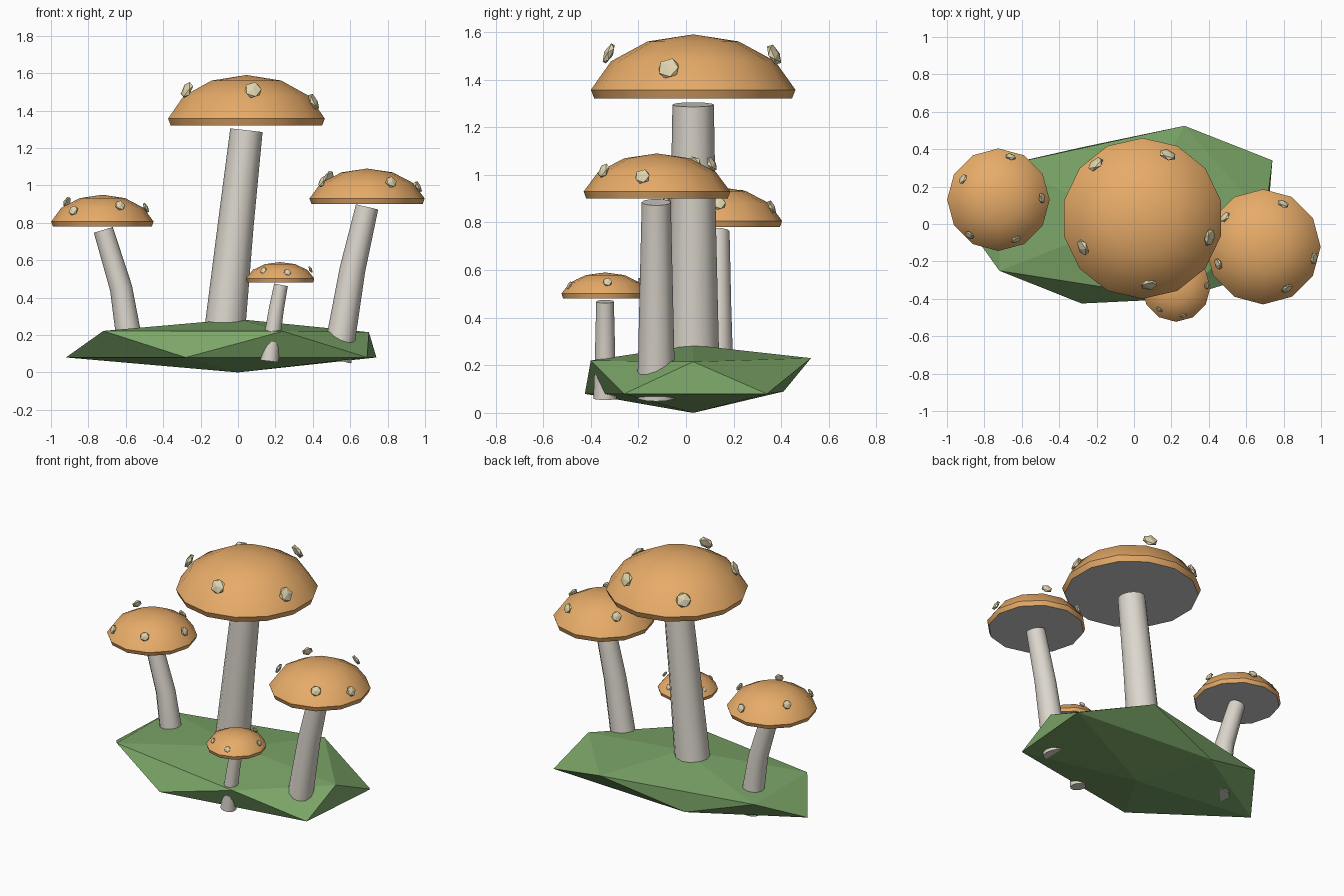
import bpy, bmesh, math
from mathutils import Vector, Matrix

if "Cube" in bpy.data.objects:
    bpy.data.objects.remove(bpy.data.objects["Cube"])


def material(name, rgb):
    m = bpy.data.materials.new(name)
    m.diffuse_color = (*rgb, 1)
    m.use_nodes = True
    m.node_tree.nodes["Principled BSDF"].inputs["Base Color"].default_value = m.diffuse_color
    return m


ORANGE = material("cap_orange", (0.80, 0.41, 0.14))
GREEN = material("moss_green", (0.20, 0.38, 0.14))
CREAM = material("spot_cream", (0.75, 0.67, 0.43))
IVORY = material("stem_ivory", (0.72, 0.68, 0.61))


def finish(bm, name, mat=None, angle=None):
    bmesh.ops.recalc_face_normals(bm, faces=bm.faces)
    mesh = bpy.data.meshes.new(name)
    bm.to_mesh(mesh)
    bm.free()
    ob = bpy.data.objects.new(name, mesh)
    bpy.context.collection.objects.link(ob)
    if mat:
        mesh.materials.append(mat)
    if angle:
        bpy.ops.object.select_all(action='DESELECT')
        ob.select_set(True)
        bpy.context.view_layer.objects.active = ob
        bpy.ops.object.shade_smooth_by_angle(angle=math.radians(angle))
    return ob


def bridge(bm, a, b):
    n = len(a)
    for i in range(n):
        bm.faces.new((a[i], a[(i + 1) % n], b[(i + 1) % n], b[i]))


def fan(bm, ring, tip):
    for i in range(len(ring)):
        bm.faces.new((ring[i], ring[(i + 1) % len(ring)], tip))


# Ground: irregular flattened icosahedron
def ground():
    bm = bmesh.new()
    low = [(0.69, -0.26, 0.08), (0.74, 0.34, 0.08), (-0.28, 0.41, 0.09),
           (-0.92, 0.03, 0.08), (-0.28, -0.425, 0.08)]
    high = [(0.70, 0.03, 0.215), (0.27, 0.525, 0.23), (-0.72, 0.31, 0.22),
            (-0.72, -0.25, 0.222), (0.24, -0.40, 0.22)]
    lo = [bm.verts.new(p) for p in low]
    hi = [bm.verts.new(p) for p in high]
    fan(bm, lo, bm.verts.new((0, 0.03, 0)))
    fan(bm, hi, bm.verts.new((0, 0.03, 0.285)))
    for i in range(5):
        j = (i + 1) % 5
        bm.faces.new((lo[i], lo[j], hi[i]))
        bm.faces.new((hi[i], lo[j], hi[j]))
    finish(bm, "ground", GREEN)


# Stem: tapered tube along a leaning path of (x, z, radius)
def stem(name, y, path, sides=12):
    bm = bmesh.new()
    rings = []
    for k, (x, z, r) in enumerate(path):
        a, b = path[max(k - 1, 0)], path[min(k + 1, len(path) - 1)]
        d = Vector((b[0] - a[0], 0, b[1] - a[1])).normalized()
        side = Vector((d.z, 0, -d.x))
        ring = []
        for i in range(sides):
            t = 2 * math.pi * i / sides
            ring.append(bm.verts.new(Vector((x, y, z)) + side * r * math.cos(t)
                                     + Vector((0, r * math.sin(t), 0))))
        rings.append(ring)
    for a, b in zip(rings, rings[1:]):
        bridge(bm, a, b)
    bm.faces.new(rings[0])
    bm.faces.new(rings[-1])
    finish(bm, name + "_stem", IVORY, 40)


# Cap: dome with a short inward lip, closed below by a grey gill disc
def cap(name, x, y, r, z_bottom, z_rim, z_top, sides):
    h = (z_top - z_rim) / (1 - math.cos(math.radians(77.14)))
    profile = [(r * 0.965, z_bottom)]
    for k in (3, 2, 1):
        t = k * math.pi / 7
        profile.append((r * math.sin(t) / 0.975, z_top - h * (1 - math.cos(t))))

    def ring(bm, rad, z):
        return [bm.verts.new((x + rad * math.cos(t), y + rad * math.sin(t), z))
                for t in (math.pi / 2 + 2 * math.pi * i / sides for i in range(sides))]
    bm = bmesh.new()
    rings = [ring(bm, *p) for p in profile]
    for a, b in zip(rings, rings[1:]):
        bridge(bm, a, b)
    fan(bm, rings[-1], bm.verts.new((x, y, z_top)))
    finish(bm, name + "_cap", ORANGE, 35)
    bm = bmesh.new()
    f = bm.faces.new(ring(bm, *profile[0]))
    if f.calc_center_median() and f.normal.z >= 0:
        f.normal_update()
    ob = finish(bm, name + "_gills")
    if ob.data.polygons[0].normal.z > 0:
        ob.data.flip_normals()


# Spots: flattened icosahedra facing outward from the cap
def spots(name, cx, cy, size, points):
    bm = bmesh.new()
    for p in points:
        out = Vector((p[0] - cx, p[1] - cy, 0)).normalized() + Vector((0, 0, 0.48))
        turn = out.to_track_quat('Z', 'Y').to_matrix().to_4x4()
        m = Matrix.Translation(p) @ turn @ Matrix.Diagonal((size, size, size * 0.4, 1))
        bmesh.ops.create_icosphere(bm, subdivisions=1, radius=1, matrix=m)
    finish(bm, name + "_spots", CREAM)


ground()

stem("large", 0.03, [(-0.085, 0.10, 0.115), (-0.065, 0.28, 0.108),
                     (-0.012, 0.79, 0.096), (0.045, 1.295, 0.087)])
cap("large", 0.045, 0.03, 0.43, 1.32, 1.357, 1.59, 14)
spots("large", 0.045, 0.03, 0.05,
      [(-0.205, 0.32, 1.45), (0.18, 0.37, 1.505), (-0.273, -0.125, 1.51),
       (0.08, -0.325, 1.51), (0.405, -0.073, 1.447)])

stem("right", -0.125, [(0.525, 0.065, 0.082), (0.553, 0.2, 0.077),
                       (0.612, 0.55, 0.069), (0.69, 0.885, 0.061)])
cap("right", 0.69, -0.122, 0.308, 0.90, 0.93, 1.09, 12)
spots("right", 0.69, -0.122, 0.035,
      [(0.797, 0.108, 1.046), (0.963, -0.183, 0.993), (0.818, -0.346, 1.018),
       (0.45, -0.214, 1.02), (0.487, 0.037, 1.048)])

stem("left", 0.13, [(-0.573, 0.07, 0.071), (-0.59, 0.23, 0.067),
                    (-0.625, 0.45, 0.060), (-0.72, 0.762, 0.053)])
cap("left", -0.725, 0.13, 0.274, 0.78, 0.806, 0.95, 12)
spots("left", -0.725, 0.13, 0.031,
      [(-0.914, 0.24, 0.912), (-0.492, 0.139, 0.880), (-0.631, -0.083, 0.893),
       (-0.880, -0.06, 0.866), (-0.66, 0.36, 0.866)])

stem("small", -0.34, [(0.168, 0.06, 0.049), (0.187, 0.22, 0.043),
                      (0.207, 0.35, 0.040), (0.23, 0.468, 0.037)])
cap("small", 0.225, -0.34, 0.183, 0.48, 0.502, 0.59, 12)
spots("small", 0.225, -0.34, 0.021,
      [(0.136, -0.458, 0.545), (0.265, -0.49, 0.535), (0.388, -0.33, 0.55),
       (0.26, -0.19, 0.55), (0.08, -0.31, 0.535)])
